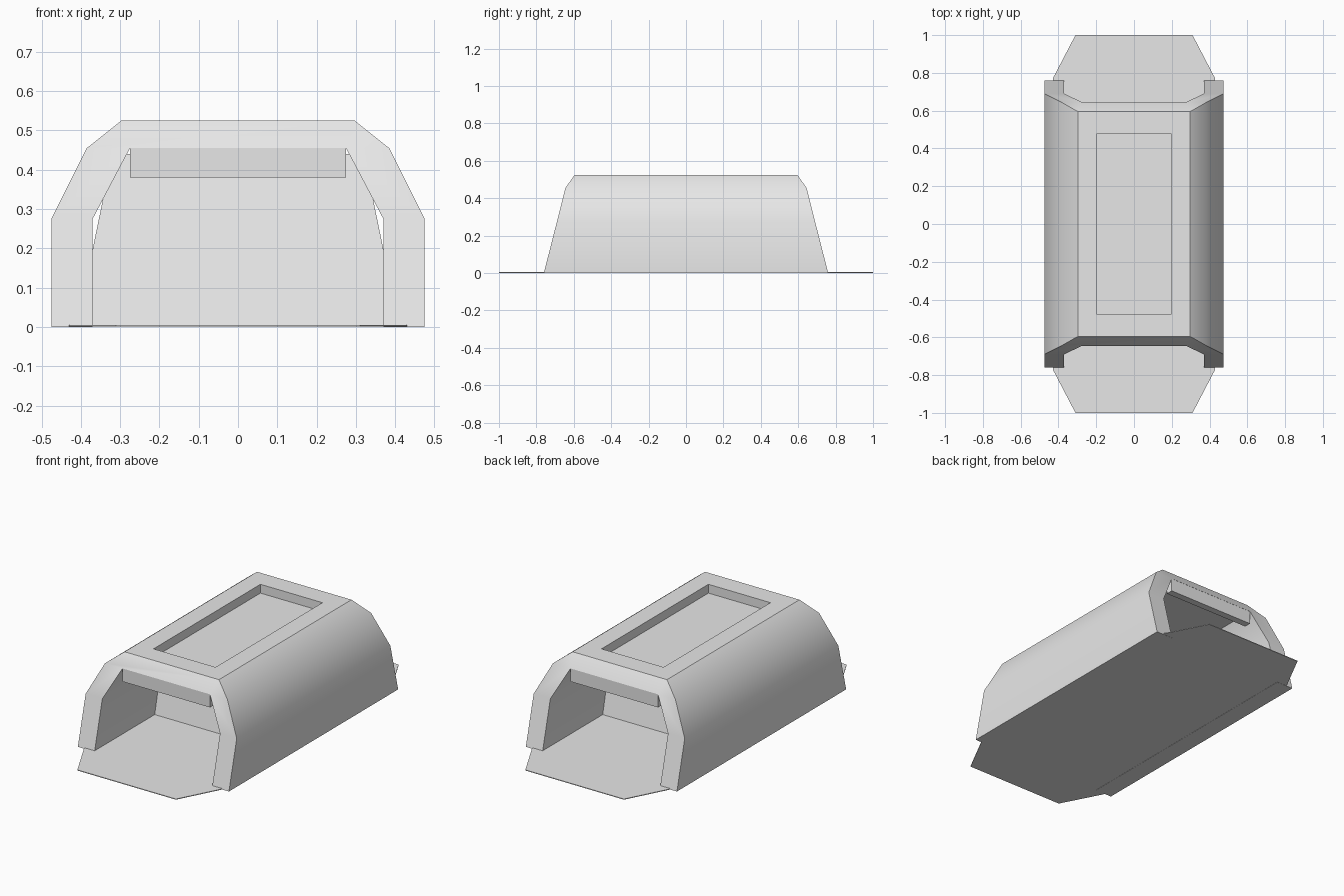
import bpy, bmesh, math
from mathutils import Vector

cube = bpy.data.objects.get("Cube")
if cube:
    bpy.data.objects.remove(cube, do_unlink=True)

grey = bpy.data.materials.new("light_grey")
grey.use_nodes = True
colour = (0.8, 0.8, 0.8, 1)
grey.diffuse_color = colour
grey.node_tree.nodes["Principled BSDF"].inputs["Base Color"].default_value = colour


def finish(name, bm, smooth=False):
    bmesh.ops.recalc_face_normals(bm, faces=bm.faces)
    mesh = bpy.data.meshes.new(name)
    bm.to_mesh(mesh)
    bm.free()
    mesh.materials.append(grey)
    ob = bpy.data.objects.new(name, mesh)
    bpy.context.collection.objects.link(ob)
    if smooth:
        bpy.ops.object.select_all(action='DESELECT')
        bpy.context.view_layer.objects.active = ob
        ob.select_set(True)
        bpy.ops.object.shade_smooth_by_angle(angle=math.radians(30))
    return ob


def prism(name, bottom, top):
    """Solid between two matching loops of points."""
    bm = bmesh.new()
    lo = [bm.verts.new(p) for p in bottom]
    hi = [bm.verts.new(p) for p in top]
    bm.faces.new(lo)
    bm.faces.new(hi)
    for i in range(len(lo)):
        j = (i + 1) % len(lo)
        bm.faces.new((lo[i], lo[j], hi[j], hi[i]))
    return finish(name, bm)


def rect(x, y, z, cy=0):
    return [(-x, cy - y, z), (x, cy - y, z), (x, cy + y, z), (-x, cy + y, z)]


# Shell: half profiles of (x, half length, z), mirrored to full arches
OUTER = [(0.475, 0.76, 0), (0.475, 0.69, 0.275), (0.385, 0.645, 0.455), (0.297, 0.595, 0.525)]
INNER = [(0.37, 0.76, 0), (0.37, 0.69, 0.275), (0.275, 0.645, 0.455)]


def arch(bm, half, end):
    pts = half + [(-x, y, z) for x, y, z in reversed(half)]
    return [bm.verts.new((x, end * y, z)) for x, y, z in pts]


bm = bmesh.new()
outs = [arch(bm, OUTER, e) for e in (-1, 1)]
ins = [arch(bm, INNER, e) for e in (-1, 1)]
roof = None
for loops in (outs, ins):
    a, b = loops
    for i in range(len(a) - 1):
        face = bm.faces.new((a[i], a[i + 1], b[i + 1], b[i]))
        if loops is outs and i == 3:
            roof = face
# bottom rims
for i in (0, -1):
    bm.faces.new((outs[0][i], outs[1][i], ins[1][i], ins[0][i]))
# sloping end frames and the bevel above each opening
for o, n in zip(outs, ins):
    for i in range(2):
        bm.faces.new((o[i], o[i + 1], n[i + 1], n[i]))
        bm.faces.new((o[-1 - i], o[-2 - i], n[-2 - i], n[-1 - i]))
    bm.faces.new((o[2], o[3], o[4], o[5], n[3], n[2]))

# Shallow rectangular recess in the roof
bmesh.ops.recalc_face_normals(bm, faces=bm.faces)
bmesh.ops.inset_region(bm, faces=[roof], thickness=0.1)
for v in roof.verts:
    v.co.x = math.copysign(0.195, v.co.x)
    v.co.y = math.copysign(0.48, v.co.y)
sunk = bmesh.ops.extrude_face_region(bm, geom=[roof])
bmesh.ops.translate(bm, vec=Vector((0, 0, -0.05)),
                    verts=[g for g in sunk["geom"] if isinstance(g, bmesh.types.BMVert)])
if roof.is_valid:
    bmesh.ops.delete(bm, geom=[roof], context='FACES_ONLY')
finish("shell", bm, smooth=True)

# Floor plate with tapered ends
half = [(0.31, -1), (0.43, -0.77), (0.43, 0.77), (0.31, 1)]
outline = half + [(-x, y) for x, y in reversed(half)]
prism("floor_plate", [(x, y, 0.001) for x, y in outline], [(x, y, 0.005) for x, y in outline])

# Tapered block in the middle of the tunnel
prism("inner_block", rect(0.41, 0.22, 0.003), rect(0.32, 0.12, 0.44))

# Lintel hanging under the roof at each opening
for name, side in (("front_lintel", -1), ("back_lintel", 1)):
    prism(name, rect(0.275, 0.02, 0.38, side * 0.624), rect(0.275, 0.02, 0.456, side * 0.624))
